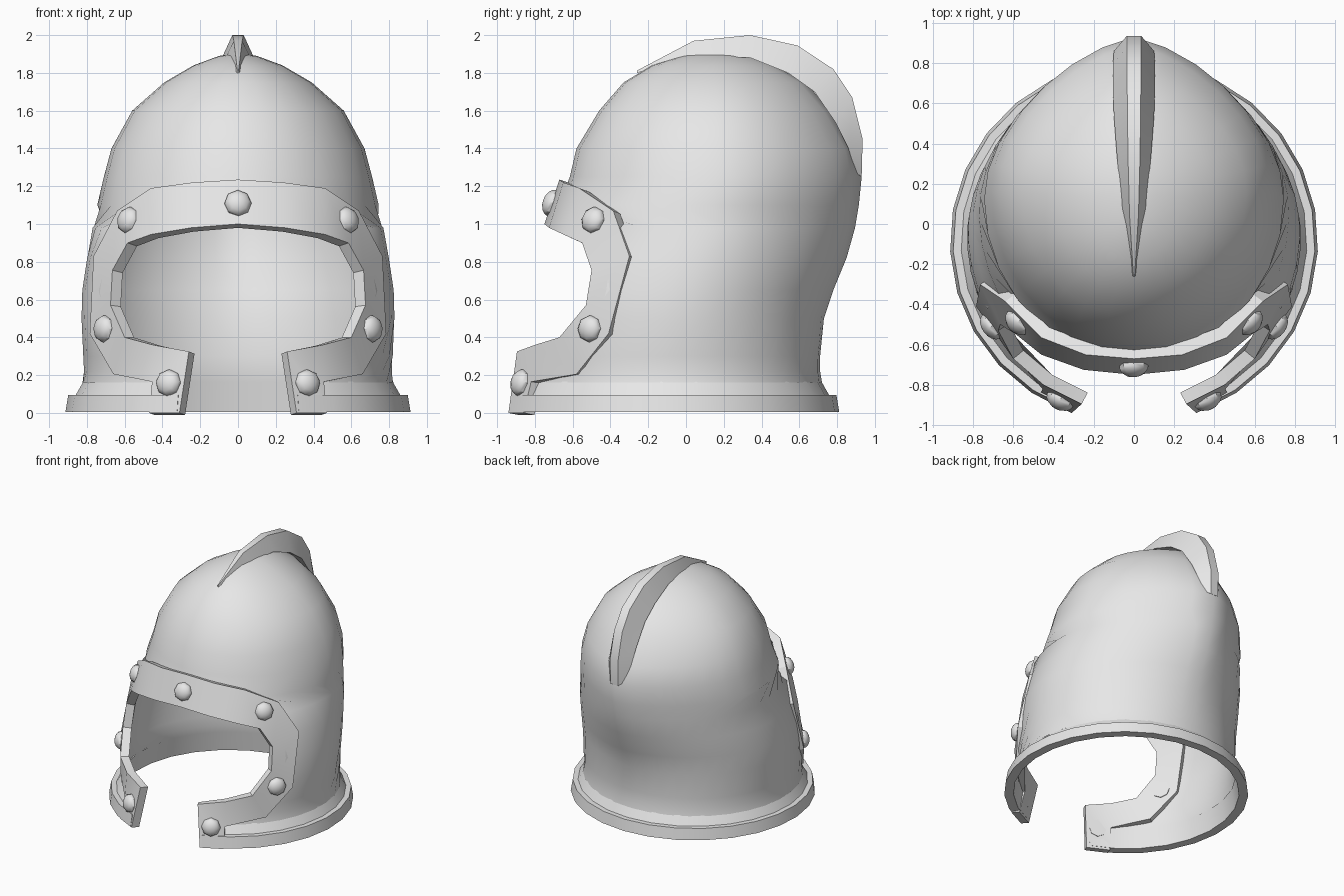
import bpy, bmesh
from math import sin, cos, pi, asin
from mathutils import Vector
from mathutils.bvhtree import BVHTree

cube = bpy.data.objects.get("Cube")
if cube:
    bpy.data.objects.remove(cube)

steel = bpy.data.materials.new("grey_steel")
steel.use_nodes = True
steel.diffuse_color = (0.8, 0.8, 0.8, 1)
steel.node_tree.nodes["Principled BSDF"].inputs["Base Color"].default_value = (0.8, 0.8, 0.8, 1)


def finish(bm, name, modifiers=(), angle=40):
    """Turn a bmesh into a shaded object, applying any modifiers first."""
    mesh = bpy.data.meshes.new(name)
    bm.to_mesh(mesh)
    bm.free()
    mesh.materials.append(steel)
    obj = bpy.data.objects.new(name, mesh)
    bpy.context.scene.collection.objects.link(obj)
    bpy.ops.object.select_all(action='DESELECT')
    obj.select_set(True)
    bpy.context.view_layer.objects.active = obj
    for kind, settings in modifiers:
        mod = obj.modifiers.new(kind.title(), kind)
        for key, value in settings.items():
            setattr(mod, key, value)
        bpy.ops.object.modifier_apply(modifier=mod.name)
    bpy.ops.object.shade_smooth_by_angle(angle=angle * pi / 180)
    return obj


def loft(bm, rows, closed=False):
    """Join rows of points with quads."""
    rows = [[bm.verts.new(p) for p in row] for row in rows]
    count = len(rows[0])
    for a, b in zip(rows, rows[1:]):
        for i in range(count if closed else count - 1):
            j = (i + 1) % count
            bm.faces.new((a[i], a[j], b[j], b[i]))
    return rows


# Dome: height, front y, back y, half width, half width of the face opening
COLUMNS = 28
DOME = [
    (0.16, -0.90, 0.72, 0.825, 0.40),
    (0.22, -0.89, 0.71, 0.815, 0.52),
    (0.30, -0.89, 0.71, 0.82, 0.63),
    (0.50, -0.87, 0.73, 0.83, 0.725),
    (0.65, -0.86, 0.78, 0.825, 0.73),
    (0.82, -0.83, 0.85, 0.80, 0.70),
    (0.98, -0.78, 0.895, 0.77, 0.60),
    (1.10, -0.67, 0.915, 0.745, 0),
    (1.25, -0.615, 0.93, 0.71, 0),
    (1.40, -0.58, 0.89, 0.67, 0),
    (1.60, -0.46, 0.77, 0.56, 0),
    (1.75, -0.33, 0.63, 0.39, 0),
    (1.84, -0.18, 0.46, 0.235, 0),
    (1.89, -0.02, 0.32, 0.10, 0),
    (1.905, 0.14, 0.16, 0.005, 0),
]


def dome_row(z, front, back, half, opening):
    start = asin(opening / half)
    centre, depth = (front + back) / 2, (back - front) / 2
    pointed = min(0.2, max(0, (z - 0.3) * 0.25))
    row = []
    for i in range(COLUMNS + 1):
        a = start + (2 * pi - 2 * start) * i / COLUMNS
        y = -depth * cos(a)
        if y > 0:
            y *= 1 - pointed * abs(sin(a))
        row.append((half * sin(a), centre + y, z))
    return row


bm = bmesh.new()
rows = loft(bm, [dome_row(*r) for r in DOME])
bm.faces.new(rows[-1][:-1])
bmesh.ops.remove_doubles(bm, verts=bm.verts, dist=0.0005)
bmesh.ops.recalc_face_normals(bm, faces=bm.faces)
finish(bm, "helmet_dome", angle=60)

# Neck ring: a profile of radius and height swept round, open at the front
PROFILE = [(0.845, 0.005), (0.915, 0.005), (0.90, 0.095), (0.86, 0.095), (0.82, 0.165)]
bm = bmesh.new()
sections = []
for i in range(25):
    a = 0.36 + (2 * pi - 0.72) * i / 24
    sections.append([(r * sin(a), -0.09 - r * 0.985 * cos(a), z) for r, z in PROFILE])
rows = loft(bm, sections, closed=True)
bm.faces.new(rows[0])
bm.faces.new(rows[-1])
bmesh.ops.recalc_face_normals(bm, faces=bm.faces)
finish(bm, "neck_ring", angle=30)

# Face band: outer and inner edge points of the left half
OUTER = [(0, -0.67, 1.235), (0.24, -0.65, 1.22), (0.46, -0.565, 1.19), (0.64, -0.385, 1.07),
         (0.765, -0.30, 0.83), (0.785, -0.41, 0.42), (0.66, -0.58, 0.205), (0.455, -0.82, 0.165)]
INNER = [(0, -0.75, 1.0), (0.25, -0.725, 0.98), (0.46, -0.65, 0.945), (0.585, -0.55, 0.90),
         (0.665, -0.50, 0.755), (0.675, -0.53, 0.57), (0.60, -0.67, 0.40), (0.45, -0.80, 0.36)]
bm = bmesh.new()
outer, inner = loft(bm, [OUTER, INNER])
tab = [bm.verts.new(p) for p in ((0.47, -0.86, 0), (0.31, -0.94, 0), (0.26, -0.895, 0.325))]
bm.faces.new([inner[-1], outer[-1]] + tab)
bm.normal_update()
for face in bm.faces:
    c = face.calc_center_median()
    if face.normal.dot(Vector((c.x, c.y, 0))) < 0:
        face.normal_flip()
bm.normal_update()
surface = BVHTree.FromBMesh(bm)
finish(bm, "face_band", [
    ('MIRROR', {"use_axis": (True, False, False), "merge_threshold": 0.001}),
    ('SOLIDIFY', {"thickness": 0.065, "offset": -1.0, "use_even_offset": True}),
], angle=30)


# Rivets: shallow domes on the band with a shank reaching its inner side
def rivet(name, point):
    spot, normal, _, _ = surface.find_nearest(Vector(point))
    bm = bmesh.new()
    bmesh.ops.create_uvsphere(bm, u_segments=8, v_segments=8, radius=0.072)
    for v in bm.verts:
        v.co.z = v.co.z * 0.65 if v.co.z > -0.001 else -0.07
    turn = normal.to_track_quat('Z', 'Y')
    for v in bm.verts:
        v.co = spot + turn @ v.co
    return bm


finish(rivet("brow_rivet", (0, -0.71, 1.11)), "brow_rivet")
SPOTS = {"temple": (0.58, -0.49, 1.02), "cheek": (0.71, -0.51, 0.445), "chin": (0.37, -0.88, 0.16)}
for label, spot in SPOTS.items():
    for side, sign in (("left", 1), ("right", -1)):
        name = f"{side}_{label}_rivet"
        bm = rivet(name, spot)
        if sign < 0:
            for v in bm.verts:
                v.co.x = -v.co.x
            bmesh.ops.reverse_faces(bm, faces=bm.faces)
        finish(bm, name)

# Crest: base y, base z, top y, top z, base half width, top half width
CREST = [
    (-0.26, 1.80, -0.26, 1.812, 0.006, 0.003),
    (0.08, 1.89, 0.04, 1.97, 0.06, 0.022),
    (0.34, 1.88, 0.34, 2.0, 0.085, 0.03),
    (0.54, 1.80, 0.59, 1.945, 0.10, 0.033),
    (0.68, 1.70, 0.78, 1.82, 0.105, 0.035),
    (0.79, 1.54, 0.88, 1.67, 0.105, 0.036),
    (0.86, 1.40, 0.935, 1.45, 0.10, 0.036),
    (0.90, 1.27, 0.93, 1.25, 0.06, 0.034),
]
bm = bmesh.new()
rows = loft(bm, [[(-b, y, z), (-t, ty, tz), (t, ty, tz), (b, y, z)]
                 for y, z, ty, tz, b, t in CREST], closed=True)
bm.faces.new(rows[0])
bm.faces.new(rows[-1])
bmesh.ops.recalc_face_normals(bm, faces=bm.faces)
finish(bm, "crest", angle=35)
